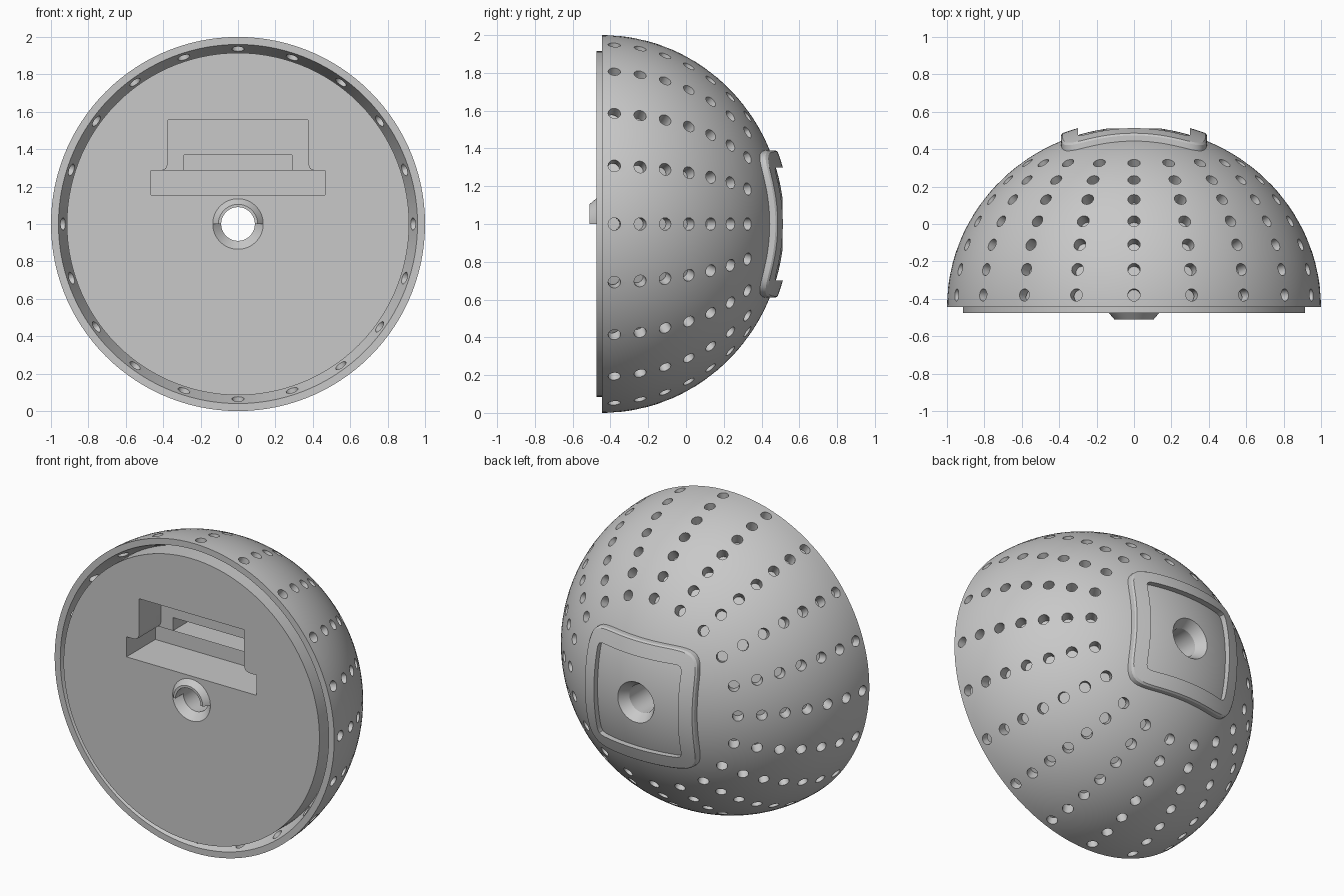
import bpy, bmesh, math
from math import sin, cos, pi, sqrt
from mathutils import Vector, Matrix

cube = bpy.data.objects.get("Cube")
if cube:
    bpy.data.objects.remove(cube, do_unlink=True)

RIM, DEPTH, MID = -0.445, 0.965, 1.0      # dome rim, dome height, axis height

grey = bpy.data.materials.new("light_grey")
grey.use_nodes = True
grey.diffuse_color = (0.58, 0.58, 0.58, 1)
grey.node_tree.nodes["Principled BSDF"].inputs["Base Color"].default_value = (0.58, 0.58, 0.58, 1)


def dome_y(r):
    return RIM + DEPTH * sqrt(max(0, 1 - r * r))


def finish(bm, name):
    bmesh.ops.remove_doubles(bm, verts=bm.verts, dist=1e-5)
    bmesh.ops.recalc_face_normals(bm, faces=bm.faces)
    mesh = bpy.data.meshes.new(name)
    bm.to_mesh(mesh)
    bm.free()
    mesh.materials.append(grey)
    obj = bpy.data.objects.new(name, mesh)
    bpy.context.collection.objects.link(obj)
    return obj


def lathe(name, points, steps, angle=2 * pi, closed=False):
    """Turn (radius, y) points around the model's front-to-back axis."""
    bm = bmesh.new()
    verts = [bm.verts.new((r, y, 0)) for r, y in points]
    pairs = list(zip(verts, verts[1:])) + ([(verts[-1], verts[0])] if closed else [])
    edges = [bm.edges.new(p) for p in pairs]
    bmesh.ops.spin(bm, geom=verts + edges, cent=(0, 0, 0), axis=(0, 1, 0),
                   angle=angle, steps=steps)
    bmesh.ops.remove_doubles(bm, verts=bm.verts, dist=1e-5)
    bmesh.ops.holes_fill(bm, edges=[e for e in bm.edges if e.is_boundary])
    bmesh.ops.translate(bm, verts=bm.verts, vec=(0, 0, MID))
    return finish(bm, name)


def prism(name, half, y0, y1):
    """Extrude a left-right mirrored (x, z) outline from y0 to y1."""
    bm = bmesh.new()
    outline = half + [(-x, z) for x, z in reversed(half)]
    face = bm.faces.new([bm.verts.new((x, y0, z)) for x, z in outline])
    out = bmesh.ops.extrude_face_region(bm, geom=[face])["geom"]
    moved = [v for v in out if isinstance(v, bmesh.types.BMVert)]
    bmesh.ops.translate(bm, verts=moved, vec=(0, y1 - y0, 0))
    return finish(bm, name)


def cut(obj, cutter):
    cutter.hide_render = True
    mod = obj.modifiers.new("cut", "BOOLEAN")
    mod.operation, mod.solver, mod.object = "DIFFERENCE", "EXACT", cutter
    graph = bpy.context.evaluated_depsgraph_get()
    mesh = bpy.data.meshes.new_from_object(obj.evaluated_get(graph))
    obj.modifiers.clear()
    obj.data = mesh
    bpy.data.objects.remove(cutter, do_unlink=True)


# Dome with front plate and the groove between plate and rim
curve = [(cos(a), RIM + DEPTH * sin(a)) for a in [i * pi / 64 for i in range(32)]]
dome = lathe("dome_shell", [(0, -0.475), (0.915, -0.475), (0.915, -0.33), (0.96, RIM)]
             + curve + [(0, RIM + DEPTH)], 120)

# Rings of small round holes, each drilled square to the surface
bm = bmesh.new()
for ring in range(7):
    a = math.radians(3.9 + 8.2 * ring)
    for col in range(20):
        t = col * pi / 10
        pos = Vector((cos(a) * cos(t), RIM + DEPTH * sin(a), MID + cos(a) * sin(t)))
        normal = Vector((cos(a) * cos(t), sin(a) / DEPTH, cos(a) * sin(t)))
        turn = normal.to_track_quat("Z", "Y").to_matrix().to_4x4()
        bmesh.ops.create_cone(bm, cap_ends=True, segments=16, radius1=0.033, radius2=0.033,
                              depth=0.15, matrix=Matrix.Translation(pos) @ turn)
cut(dome, finish(bm, "hole_cutter"))

# Central bore, countersunk at both ends
cut(dome, lathe("bore_cutter", [(0, -0.52), (0.18, -0.52), (0.09, -0.43),
                                (0.09, 0.45), (0.187, 0.6), (0, 0.6)], 64))

# Stepped slot in the front plate
cut(dome, prism("slot_cutter", [(0.465, 1.155), (0.465, 1.285), (0.41, 1.285),
                                (0.385, 1.295), (0.375, 1.32), (0.375, 1.555)], -0.6, -0.25))
cut(dome, prism("lower_slot_cutter", [(0.465, 1.155), (0.465, 1.285)], -0.6, -0.18))
cut(dome, prism("inner_slot_cutter", [(0.29, 1.285), (0.29, 1.37)], -0.6, -0.05))

# Half collar standing above the front of the bore
collar = lathe("front_half_collar", [(0.09, -0.40), (0.135, -0.44), (0.135, -0.475),
                                     (0.105, -0.51), (0.09, -0.51)], 32, -pi, True)

# Raised square frame on the back, following the dome
bm = bmesh.new()
loops = []
for half, power, lift in [(0.39, 7, -0.04), (0.39, 7, 0.03), (0.383, 7, 0.039), (0.345, 9, 0.038),
                          (0.30, 20, 0.037), (0.30, 20, -0.04)]:
    loop = []
    for i in range(128):
        c, s = cos(i * pi / 64), sin(i * pi / 64)
        r = half / (abs(c) ** power + abs(s) ** power) ** (1 / power)
        loop.append(bm.verts.new((r * c, dome_y(r) + lift, MID + r * s)))
    loops.append(loop)
for a, b in zip(loops, loops[1:] + loops[:1]):
    for i in range(128):
        j = (i + 1) % 128
        bm.faces.new((a[i], a[j], b[j], b[i]))
frame = finish(bm, "back_frame")

# Smooth curved surfaces, keep crisp edges
bpy.ops.object.select_all(action="DESELECT")
for obj in (dome, collar, frame):
    obj.select_set(True)
bpy.context.view_layer.objects.active = dome
bpy.ops.object.shade_smooth_by_angle(angle=math.radians(30))
